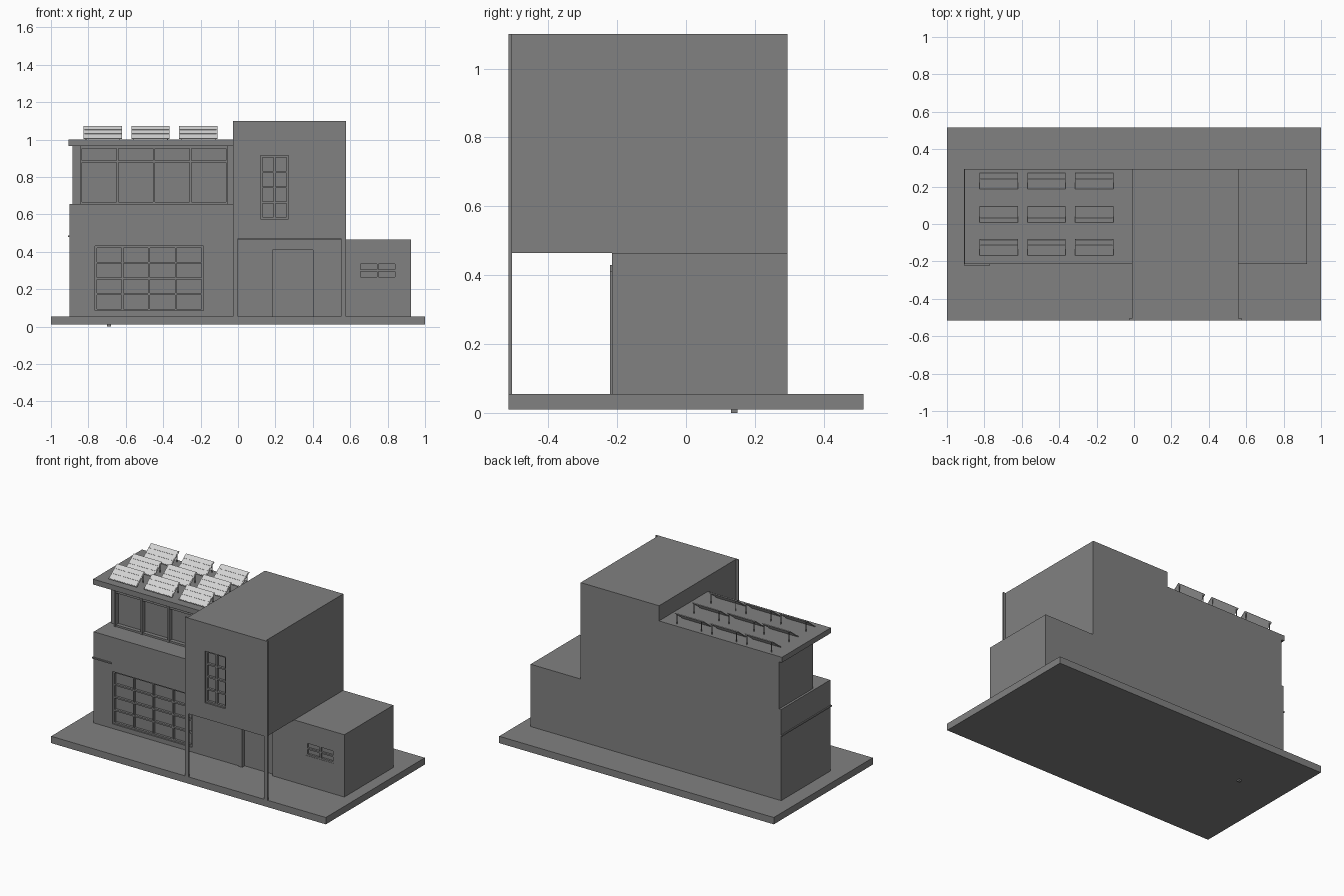
import bpy
import bmesh
from math import atan2, hypot
from mathutils import Matrix, Vector

cube = bpy.data.objects.get("Cube")
if cube:
    bpy.data.objects.remove(cube, do_unlink=True)


def material(name, value):
    mat = bpy.data.materials.new(name)
    mat.use_nodes = True
    colour = (value, value, value, 1)
    mat.diffuse_color = colour
    mat.node_tree.nodes["Principled BSDF"].inputs["Base Color"].default_value = colour
    return mat


GREY = material("wall grey", 0.22)
PALE = material("solar panel pale grey", 0.65)


def finish(name, bm, mat):
    bmesh.ops.recalc_face_normals(bm, faces=bm.faces)
    mesh = bpy.data.meshes.new(name)
    bm.to_mesh(mesh)
    bm.free()
    mesh.materials.append(mat)
    obj = bpy.data.objects.new(name, mesh)
    bpy.context.collection.objects.link(obj)
    return obj


def add_box(bm, x, y, z, matrix=Matrix()):
    """Add a box given by its (low, high) span on each axis."""
    centre = Vector([(a + b) / 2 for a, b in (x, y, z)])
    size = [b - a for a, b in (x, y, z)]
    bmesh.ops.create_cube(
        bm, size=1, matrix=matrix @ Matrix.Translation(centre) @ Matrix.Diagonal((*size, 1)))


def box(name, x, y, z, mat=GREY):
    bm = bmesh.new()
    add_box(bm, x, y, z)
    return finish(name, bm, mat)


def cut(obj, x, y, z):
    """Cut a box-shaped recess out of an object."""
    cutter = box("cutter", x, y, z)
    cutter.hide_render = True
    mod = obj.modifiers.new("recess", "BOOLEAN")
    mod.operation = "DIFFERENCE"
    mod.solver = "EXACT"
    mod.object = cutter
    bpy.context.view_layer.objects.active = obj
    bpy.ops.object.modifier_apply(modifier=mod.name)
    bpy.data.objects.remove(cutter, do_unlink=True)


def glazing_bars(name, x, y, z, columns, rows, t=0.01):
    """Grid of bars, with an outer frame, filling a window opening."""
    bm = bmesh.new()
    for i in range(columns + 1):
        left = x[0] + (x[1] - x[0] - t) * i / columns
        add_box(bm, (left, left + t), y, z)
    for i in range(rows + 1):
        low = z[0] + (z[1] - z[0] - t) * i / rows
        add_box(bm, x, y, (low, low + t))
    return finish(name, bm, GREY)


GROUND, BACK, FRONT, PORCH = 0.055, 0.295, -0.215, -0.505
LOW_TOP, TOP = 0.465, 1.1

# Ground slab and its small drain stub
box("ground_slab", (-1, 1), (-0.515, 0.515), (0.01, GROUND))
box("drain_stub", (-0.7, -0.68), (0.13, 0.15), (0, 0.01))

# Left wing: lower storey, set-back upper storey and overhanging roof
lower = box("left_lower_storey", (-0.9, -0.01), (FRONT, BACK), (GROUND, 0.655))
box("left_upper_storey", (-0.885, -0.01), (-0.055, BACK), (0.655, 0.965))
box("left_roof", (-0.905, -0.01), (FRONT, BACK), (0.965, 1.0))

# Thin ledge wrapping the left corner
box("ledge_side", (-0.908, -0.9), (-0.223, BACK), (0.48, 0.488))
box("ledge_front", (-0.9, -0.77), (-0.223, FRONT), (0.48, 0.488))

# Large ground floor window
gx, gz = (-0.765, -0.185), (0.085, 0.43)
cut(lower, gx, (FRONT - 0.1, FRONT + 0.025), gz)
glazing_bars("large_window_bars", gx, (FRONT + 0.01, FRONT + 0.025), gz, 4, 4)

# Upper storey window wall with a transom
bm = bmesh.new()
for i in range(5):
    x = -0.845 + 0.195 * i
    add_box(bm, (x, x + 0.012), (-0.085, -0.055), (0.655, 0.965))
for z in (0.655, 0.876, 0.953):
    add_box(bm, (-0.845, -0.053), (-0.08, -0.055), (z, z + 0.012))
finish("upper_window_frames", bm, GREY)

# Tower over the porch, with its ground floor set back
tower = box("tower_upper", (-0.01, 0.56), (PORCH, BACK), (LOW_TOP, TOP))
entrance = box("entrance_wall", (-0.01, 0.56), (FRONT, BACK), (GROUND, LOW_TOP))

# Facade sheet reaching the ground as two slim posts
outline = [(-0.027, GROUND), (0, GROUND), (0, 0.47), (0.55, 0.47),
           (0.55, GROUND), (0.577, GROUND), (0.577, TOP), (-0.027, TOP)]
bm = bmesh.new()
face = bm.faces.new([bm.verts.new((x, PORCH, z)) for x, z in outline])
extruded = bmesh.ops.extrude_face_region(bm, geom=[face])["geom"]
bmesh.ops.translate(bm, vec=(0, -0.01, 0),
                    verts=[g for g in extruded if isinstance(g, bmesh.types.BMVert)])
facade = finish("tower_facade", bm, GREY)

# Tall tower window through the facade
tx, tz = (0.12, 0.27), (0.575, 0.915)
for part in (facade, tower):
    cut(part, tx, (PORCH - 0.1, PORCH + 0.015), tz)
glazing_bars("tower_window_bars", tx, (PORCH, PORCH + 0.015), tz, 2, 4)

# Entrance door in a recess with a raised frame
cut(entrance, (0.185, 0.4), (FRONT - 0.1, FRONT + 0.02), (GROUND, 0.41))
box("door_jamb", (0.16, 0.185), (FRONT - 0.006, FRONT + 0.02), (GROUND, 0.43))
box("door_head", (0.185, 0.4), (FRONT - 0.006, FRONT + 0.02), (0.41, 0.43))

# Right wing with a small window
right = box("right_wing", (0.56, 0.925), (FRONT, BACK), (GROUND, LOW_TOP))
rx, rz = (0.645, 0.85), (0.255, 0.345)
cut(right, rx, (FRONT - 0.1, FRONT + 0.015), rz)
glazing_bars("right_window_bars", rx, (FRONT + 0.002, FRONT + 0.015), rz, 2, 2)

# Solar panels: tilted plates with raised cell strips on slim legs
WIDTH, RUN, RISE = 0.205, 0.086, 0.066
slope = hypot(RUN, RISE)
for row, y in enumerate((-0.165, 0.01, 0.19)):
    for column, x in enumerate((-0.825, -0.57, -0.315)):
        tag = f"{row + 1}_{column + 1}"
        tilt = Matrix.Translation((x, y, 1.003)) @ Matrix.Rotation(atan2(RISE, RUN), 4, "X")
        bm = bmesh.new()
        add_box(bm, (0, WIDTH), (0, slope), (0, 0.004), tilt)
        for i in range(3):
            low = slope * i / 3 + 0.003
            add_box(bm, (0.004, WIDTH - 0.004), (low, low + slope / 3 - 0.006),
                    (0.004, 0.006), tilt)
        finish("solar_panel_" + tag, bm, PALE)
        bm = bmesh.new()
        for side in (0.01, WIDTH - 0.014):
            add_box(bm, (x + side, x + side + 0.004), (y + RUN - 0.008, y + RUN - 0.004),
                    (1.0, 1.0 + RISE - 0.003))
        finish("panel_legs_" + tag, bm, GREY)
